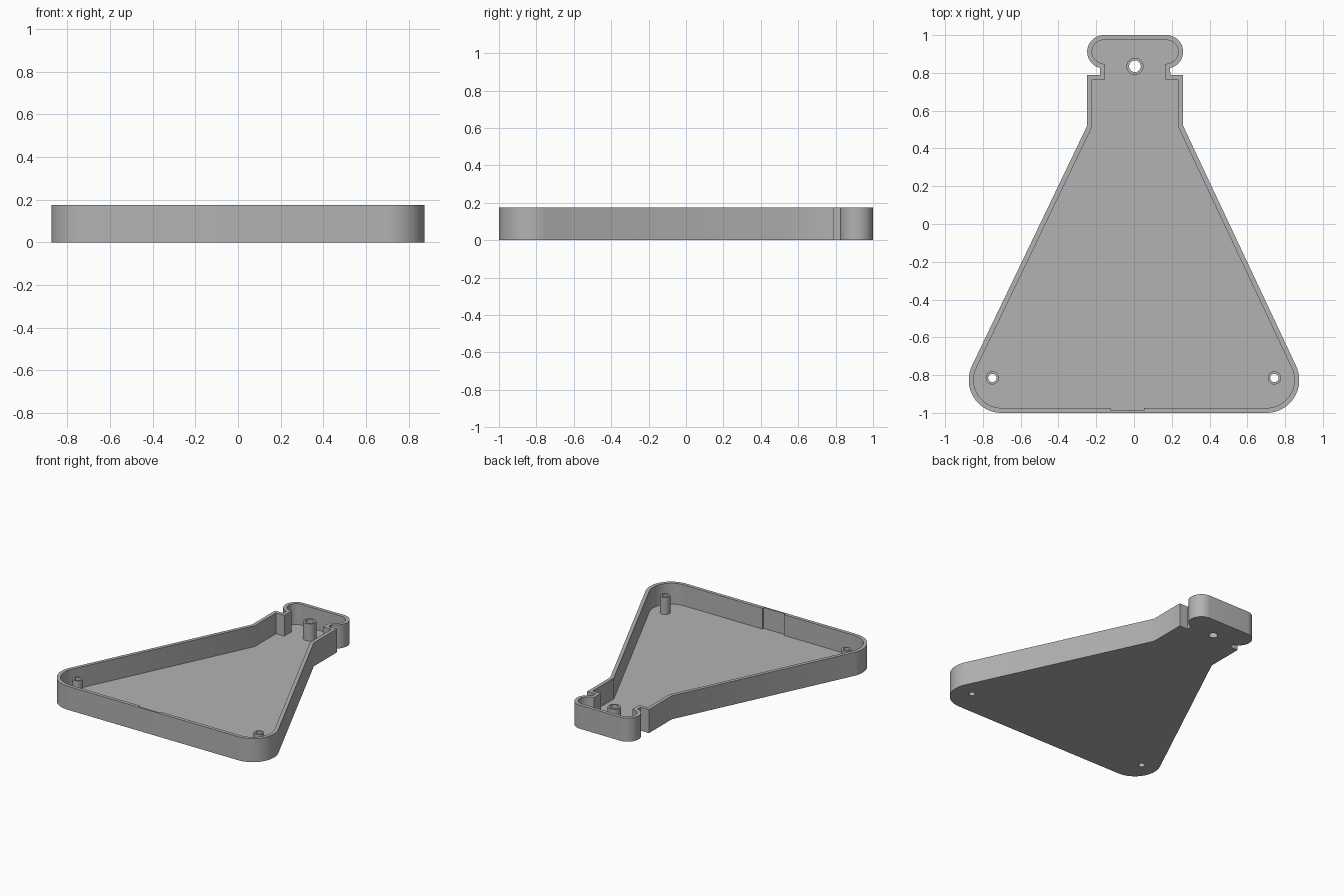
import bpy, bmesh
from math import sin, cos, radians
from mathutils import Vector

if "Cube" in bpy.data.objects:
    bpy.data.objects.remove(bpy.data.objects["Cube"], do_unlink=True)

HEIGHT, FLOOR, POST_TOP, WALL = 0.175, 0.02, 0.147, 0.026
NECK_X = 0.006          # the neck sits slightly off centre


def arc(cx, cy, r, a0, a1, n):
    return [Vector((cx + r * cos(radians(a0 + (a1 - a0) * i / n)),
                    cy + r * sin(radians(a0 + (a1 - a0) * i / n)))) for i in range(n + 1)]


def circle(cx, cy, r):
    return arc(cx, cy, r, 0, 360, 32)[:-1]


def mirrored(points):
    return [Vector(((2 * NECK_X if p.y > 0 else 0) - p.x, p.y)) for p in reversed(points)]


def inset(loop, d):
    """Mitred inward offset of a counter-clockwise loop."""
    result = []
    for i, p in enumerate(loop):
        a = (p - loop[i - 1]).normalized()
        b = (loop[(i + 1) % len(loop)] - p).normalized()
        na, nb = Vector((-a.y, a.x)), Vector((-b.y, b.x))
        result.append(p + (na + nb) * d / (1 + na.dot(nb)))
    return result


bm = bmesh.new()


def cap(loops, z):
    """Flat face at height z, bounded by the first loop, with the others as holes."""
    edges = []
    for loop in loops:
        vs = [bm.verts.new((p.x, p.y, z)) for p in loop]
        edges += [bm.edges.new((vs[i - 1], vs[i])) for i in range(len(vs))]
    bmesh.ops.triangle_fill(bm, edges=edges, use_beauty=True, use_dissolve=False)


def side(loop, z0, z1):
    """Upright wall along a loop."""
    low = [bm.verts.new((p.x, p.y, z0)) for p in loop]
    high = [bm.verts.new((p.x, p.y, z1)) for p in loop]
    for i in range(len(loop)):
        bm.faces.new((low[i - 1], low[i], high[i], high[i - 1]))


# Flask outline: rounded lip, notch, neck, slanted side, rounded base corner
left = arc(-0.16, 0.912, 0.088, 90, 257, 22)
left += [Vector((-0.18, 0.79)), Vector((-0.248, 0.79)), Vector((-0.248, 0.52))]
left += arc(-0.701, -0.826, 0.174, 154.5, 270, 20)
outer = left + mirrored(left)

# Inner outline, with a shallow recess in the middle of the front wall
inner = inset(outer, WALL)
front_y = -1 + WALL
recess = [Vector((-0.124, front_y)), Vector((-0.124, -0.988)),
          Vector((0.052, -0.988)), Vector((0.052, front_y))]
inner[len(left):len(left)] = recess

# Hollow screw posts: x, y, outer radius, hole radius
posts = [(0.005, 0.835, 0.045, 0.031),
         (-0.75, -0.815, 0.035, 0.022),
         (0.743, -0.815, 0.035, 0.022)]
shafts = [circle(x, y, r) for x, y, r, h in posts]
holes = [circle(x, y, h) for x, y, r, h in posts]

# Tray shell
cap([outer] + holes, 0)
cap([inner] + shafts, FLOOR)
cap([outer, inner], HEIGHT)
side(outer, 0, HEIGHT)
side(inner, FLOOR, HEIGHT)

# Posts
for shaft, hole in zip(shafts, holes):
    cap([shaft, hole], POST_TOP)
    side(shaft, FLOOR, POST_TOP)
    side(hole, 0, POST_TOP)

bmesh.ops.remove_doubles(bm, verts=bm.verts, dist=0.0001)
bmesh.ops.recalc_face_normals(bm, faces=bm.faces)
mesh = bpy.data.meshes.new("flask_tray")
bm.to_mesh(mesh)
bm.free()
tray = bpy.data.objects.new("flask_tray", mesh)
bpy.context.collection.objects.link(tray)

# Plain grey
grey = bpy.data.materials.new("plain_grey")
grey.use_nodes = True
colour = (0.45, 0.45, 0.45, 1)
grey.diffuse_color = colour
grey.node_tree.nodes["Principled BSDF"].inputs["Base Color"].default_value = colour
mesh.materials.append(grey)

bpy.ops.object.select_all(action="DESELECT")
tray.select_set(True)
bpy.context.view_layer.objects.active = tray
bpy.ops.object.shade_smooth_by_angle(angle=radians(30))
